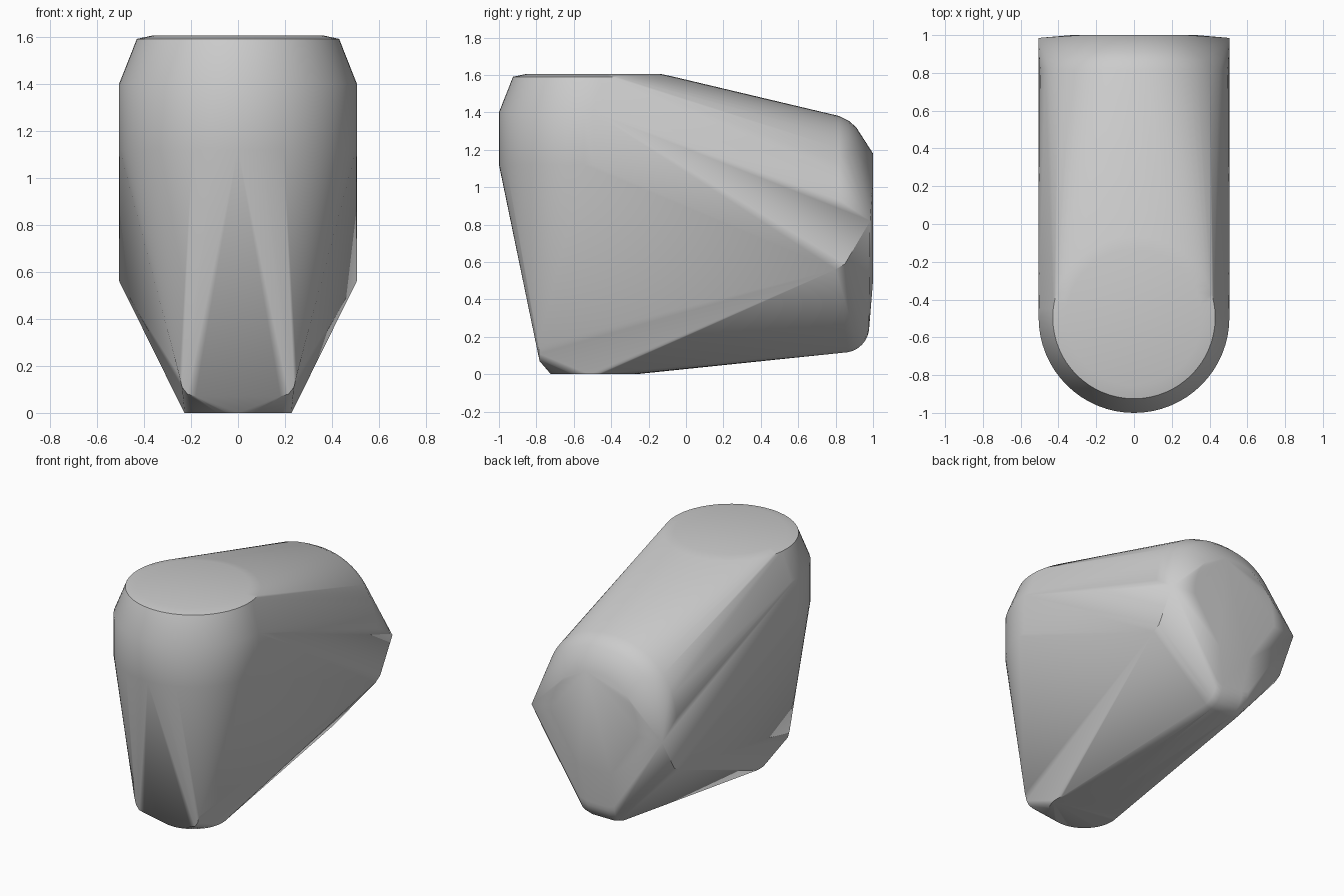
import bpy
import bmesh
from math import sin, cos, pi, radians

cube = bpy.data.objects.get("Cube")
if cube:
    bpy.data.objects.remove(cube, do_unlink=True)

grey = bpy.data.materials.new("plain grey")
grey.use_nodes = True
colour = (0.6, 0.6, 0.6, 1)
grey.diffuse_color = colour
grey.node_tree.nodes["Principled BSDF"].inputs["Base Color"].default_value = colour

FRONT = -0.495  # centre of the upright rounded column


def disc(radius, z, steps=64):
    """Level ring of points on the front column."""
    return [(radius * cos(2 * pi * i / steps), FRONT + radius * sin(2 * pi * i / steps), z)
            for i in range(steps)]


def arch(half_width, y, base, top, power=2.2, steps=32):
    """Upright half ring of points across the rear end."""
    points = []
    for i in range(steps + 1):
        a = pi * i / steps
        c, s = cos(a), max(sin(a), 0)
        x = half_width * abs(c) ** (2 / power) * (1 if c > 0 else -1)
        points.append((x, y, base + (top - base) * s ** (2 / power)))
    return points


def mirrored(points):
    return [(side * x, y, z) for x, y, z in points for side in (1, -1)]


# Front column: crown, chamfer, wall and small foot
points = disc(0.36, 1.605) + disc(0.43, 1.59) + disc(0.505, 1.4)
points += disc(0.505, 1.12) + disc(0.228, 0)

# Flat toe with rounded lower corners
points += mirrored([(0.18, -0.783, 0.07), (0.215, -0.785, 0.08),
                    (0.238, -0.786, 0.11), (0.25, -0.788, 0.16)])

# Rounded rear arch closing onto the flat back
points += arch(0.505, 0.82, 0.87, 1.38)
points += arch(0.47, 0.87, 0.87, 1.355)
points += arch(0.43, 0.91, 0.87, 1.32)
points += arch(0.33, 1.0, 0.82, 1.18)

# Rear side corners and the narrow rounded keel
points += mirrored([(0.505, 0.985, 0.82), (0.505, 0.8, 0.56), (0.505, 0.85, 0.59),
                    (0.12, 1.0, 0.5)])
for i in range(9):
    a = pi / 2 * i / 8
    y, z = 0.84 + 0.14 * sin(a), 0.255 - 0.14 * cos(a)
    points += mirrored([(0.08, y, z), (0.13, y, z + 0.015), (0.16, y - 0.01, z + 0.05)])

# Wrap everything in one taut skin
bm = bmesh.new()
for p in points:
    bm.verts.new(p)
bmesh.ops.remove_doubles(bm, verts=bm.verts, dist=0.001)
bmesh.ops.convex_hull(bm, input=bm.verts)
bmesh.ops.delete(bm, geom=[v for v in bm.verts if not v.link_faces], context='VERTS')
bmesh.ops.recalc_face_normals(bm, faces=bm.faces)
mesh = bpy.data.meshes.new("body_shell")
bm.to_mesh(mesh)
bm.free()
mesh.materials.append(grey)
body = bpy.data.objects.new("body_shell", mesh)
bpy.context.collection.objects.link(body)

bpy.ops.object.select_all(action='DESELECT')
body.select_set(True)
bpy.context.view_layer.objects.active = body
bpy.ops.object.shade_smooth_by_angle(angle=radians(35))
